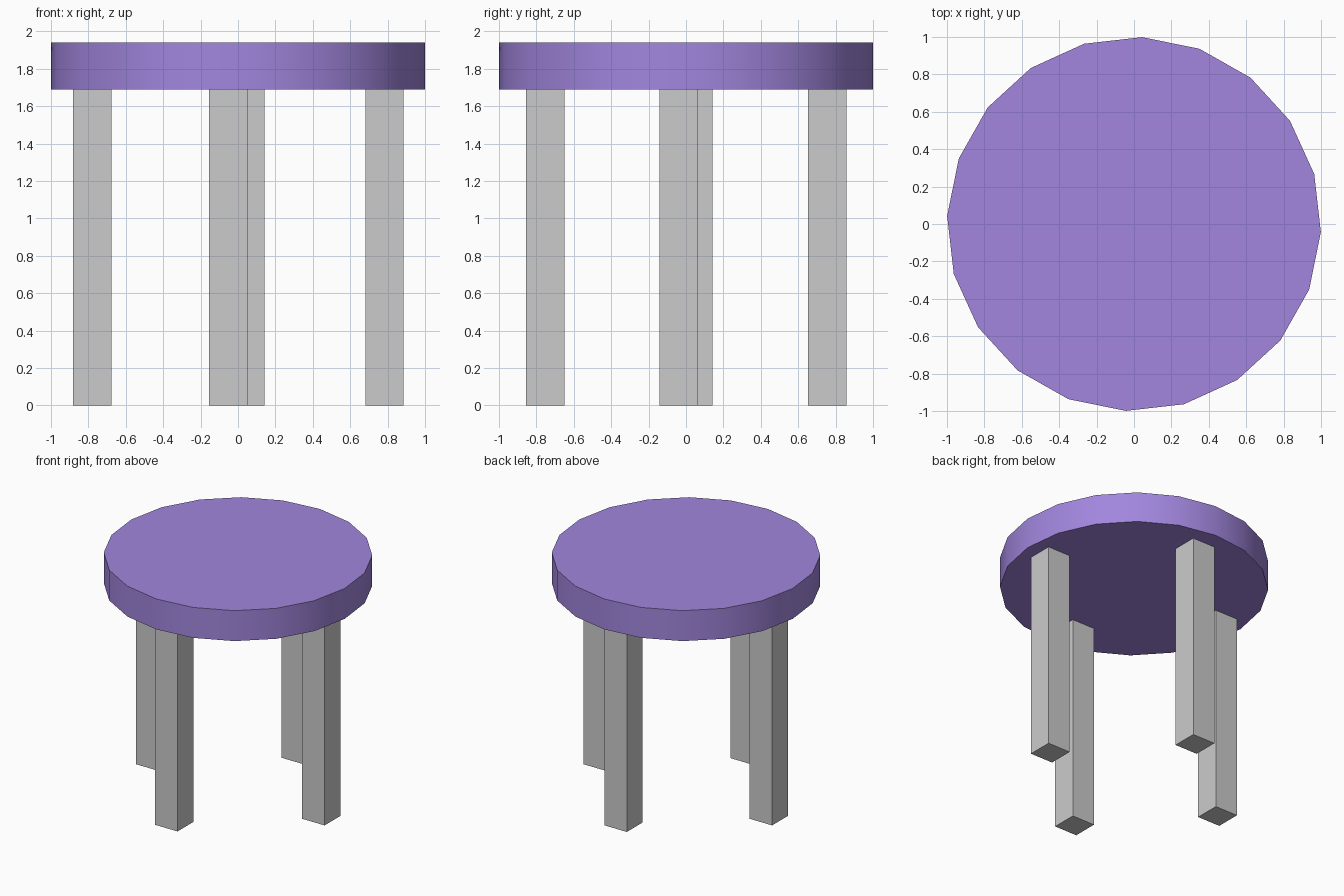
import bpy
import math

if "Cube" in bpy.data.objects:
    bpy.data.objects.remove(bpy.data.objects["Cube"])

LEG = 0.205     # leg thickness
SEAT_Z = 1.69   # underside of the seat
SEAT_H = 0.25

# Seat: 20-sided disc, turned slightly, smooth round the rim
bpy.ops.mesh.primitive_cylinder_add(
    vertices=20, radius=1.0, depth=SEAT_H,
    location=(0, 0, SEAT_Z + SEAT_H / 2))
seat = bpy.context.object
seat.name = "seat"
seat.rotation_euler.z = math.radians(-2.5)
bpy.ops.object.shade_smooth_by_angle(angle=math.radians(30))

purple = bpy.data.materials.new("purple")
purple.diffuse_color = (0.36, 0.24, 0.73, 1)
purple.use_nodes = True
purple.node_tree.nodes["Principled BSDF"].inputs["Base Color"].default_value = purple.diffuse_color
seat.data.materials.append(purple)


# Legs: four square posts
def add_leg(name, x, y):
    bpy.ops.mesh.primitive_cube_add(size=1, location=(x, y, SEAT_Z / 2))
    leg = bpy.context.object
    leg.name = name
    leg.scale = (LEG, LEG, SEAT_Z)


add_leg("front_leg", -0.053, -0.753)
add_leg("back_leg", 0.04, 0.755)
add_leg("left_leg", -0.78, 0.04)
add_leg("right_leg", 0.783, -0.038)
